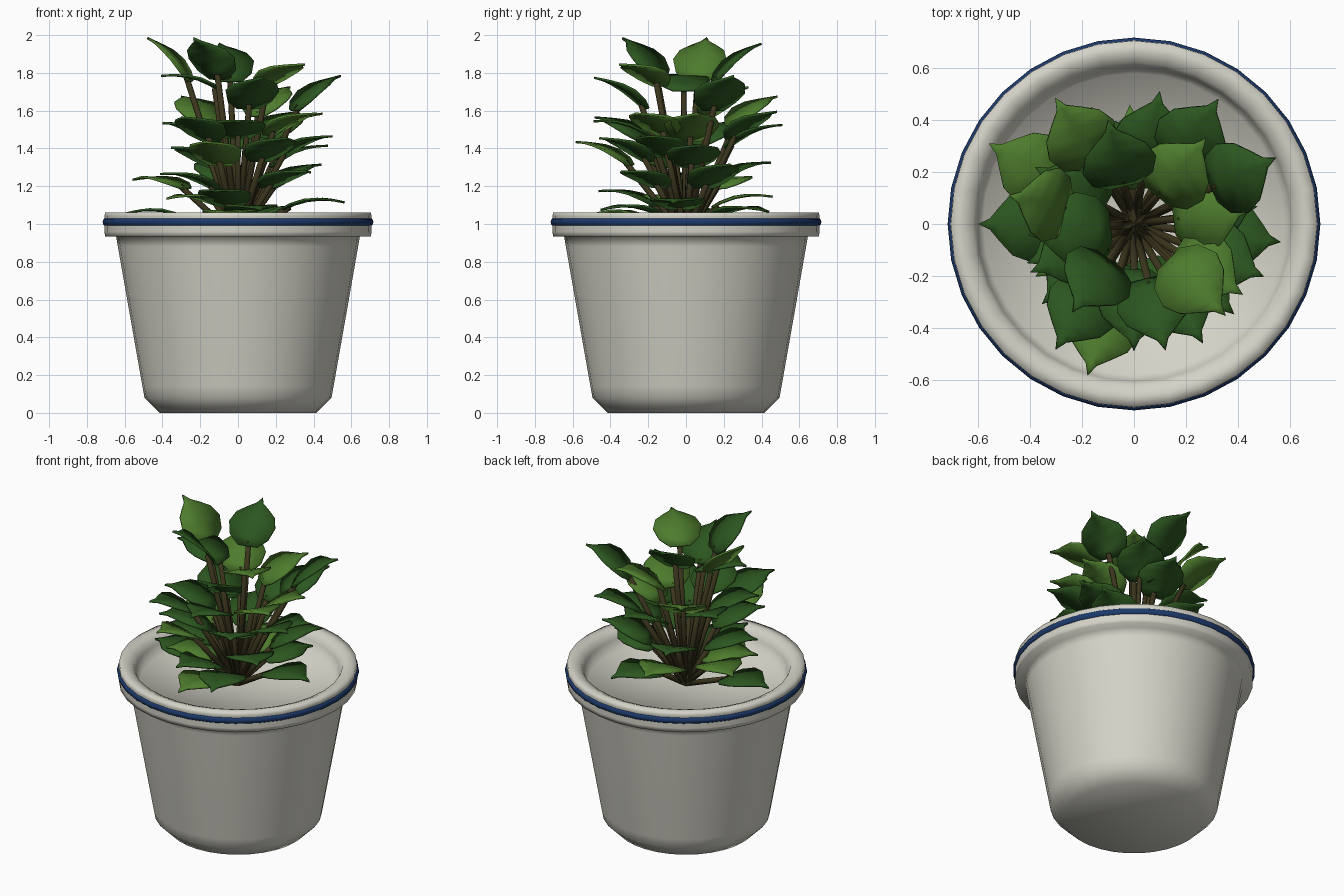
import bpy, bmesh
from math import cos, sin, pi, radians
from mathutils import Vector, Matrix

cube = bpy.data.objects.get("Cube")
if cube:
    bpy.data.objects.remove(cube, do_unlink=True)


def material(name, color):
    mat = bpy.data.materials.new(name)
    mat.use_nodes = True
    mat.diffuse_color = (*color, 1)
    bsdf = mat.node_tree.nodes["Principled BSDF"]
    bsdf.inputs["Base Color"].default_value = (*color, 1)
    bsdf.inputs["Roughness"].default_value = 0.7
    return mat


CERAMIC = material("glazed white", (0.66, 0.65, 0.575))
BLUE = material("stripe blue", (0.012, 0.042, 0.15))
BARK = material("stem brown", (0.042, 0.035, 0.012))
DEEP = material("deep green", (0.025, 0.093, 0.014))
FRESH = material("fresh green", (0.075, 0.2, 0.026))


def add_object(name, bm, mat):
    mesh = bpy.data.meshes.new(name)
    bm.to_mesh(mesh)
    bm.free()
    mesh.materials.append(mat)
    mesh.shade_smooth()
    obj = bpy.data.objects.new(name, mesh)
    bpy.context.collection.objects.link(obj)
    return obj


def lathe(name, profile, mat, closed=False, steps=32):
    """Spin a radius/height profile around the z axis."""
    bm = bmesh.new()
    verts = [bm.verts.new((r, 0, z)) for r, z in profile]
    edges = [bm.edges.new(pair) for pair in zip(verts, verts[1:])]
    if closed:
        edges.append(bm.edges.new((verts[-1], verts[0])))
    bmesh.ops.spin(bm, geom=verts + edges, axis=(0, 0, 1), cent=(0, 0, 0),
                   angle=2 * pi, steps=steps)
    bmesh.ops.remove_doubles(bm, verts=bm.verts, dist=0.0005)
    bmesh.ops.recalc_face_normals(bm, faces=bm.faces)
    return add_object(name, bm, mat)


# Tapered pot with a rolled lip and a shallow sunken top
lathe("pot", [(0, 0), (0.415, 0), (0.495, 0.08), (0.506, 0.14),
              (0.636, 0.88), (0.645, 0.935), (0.705, 0.935), (0.706, 0.96),
              (0.706, 1.04), (0.705, 1.06), (0.66, 1.062), (0.62, 1.045),
              (0.605, 1.01), (0.58, 0.94), (0, 0.915)], CERAMIC)

# Blue ring around the lip
ring = [(0.701 + 0.016 * cos(a * pi / 4), 1.01 + 0.022 * sin(a * pi / 4)) for a in range(8)]
lathe("rim_stripe", ring, BLUE, closed=True)

# Stations along a leaf: distance, half width
OUTLINE = [(0, 0.06), (0.05, 0.12), (0.13, 0.145), (0.2, 0.12),
           (0.25, 0.065), (0.285, 0.022)]
LENGTH = 0.33
ROOT = Vector((0, 0, 0.925))


def add_leaf(name, heading, reach, height, rise, mat):
    """Build a pointed leaf whose tip is at the given place, and its stem."""
    bm = bmesh.new()

    def point(u, v):
        arch = 0.03 * (1 - (2 * u / LENGTH - 1) ** 2)
        return bm.verts.new((u - LENGTH, v, arch + 0.3 * v * v))

    rows = [[point(u, s * w) for s in (-1, 0, 1)] for u, w in OUTLINE]
    for a, b in zip(rows, rows[1:]):
        for i in range(2):
            bm.faces.new((a[i], b[i], b[i + 1], a[i + 1]))
    tip = point(LENGTH, 0)
    for i in range(2):
        bm.faces.new((rows[-1][i], tip, rows[-1][i + 1]))
    heading = radians(heading)
    place = (Matrix.Translation((reach * cos(heading), reach * sin(heading), height))
             @ Matrix.Rotation(heading, 4, "Z")
             @ Matrix.Rotation(-radians(rise), 4, "Y"))
    bmesh.ops.transform(bm, matrix=place, verts=bm.verts)
    bm.normal_update()
    leaf = add_object(name, bm, mat)
    solid = leaf.modifiers.new("thickness", "SOLIDIFY")
    solid.thickness = 0.012

    # Straight stem from the root to just inside the leaf
    end = place @ Vector((0.035 - LENGTH, 0, 0))
    axis = end - ROOT
    bm = bmesh.new()
    bmesh.ops.create_cone(bm, cap_ends=True, segments=6, radius1=0.018,
                          radius2=0.016, depth=axis.length)
    turn = axis.to_track_quat("Z", "Y").to_matrix().to_4x4()
    bmesh.ops.transform(bm, matrix=Matrix.Translation((ROOT + end) / 2) @ turn,
                        verts=bm.verts)
    add_object(name.replace("leaf", "stem"), bm, BARK)


# Leaves by colour: heading, tip reach, tip height, upward tilt
DEEP_LEAVES = [
    (104, 0.41, 1.96, 38), (235, 0.41, 1.99, 42), (25, 0.6, 1.79, 34),
    (284, 0.5, 1.78, 30), (238, 0.57, 1.57, 22), (56, 0.58, 1.6, 26),
    (79, 0.52, 1.53, 22), (338, 0.54, 1.47, 20), (300, 0.53, 1.46, 22),
    (270, 0.49, 1.55, 16), (221, 0.47, 1.41, 18), (180, 0.6, 1.06, 4),
    (353, 0.57, 1.12, 6), (150, 0.44, 1.54, 20), (110, 0.48, 1.33, 18),
    (318, 0.52, 1.28, 14), (200, 0.44, 1.27, 14), (255, 0.48, 1.18, 14),
    (62, 0.5, 1.07, 3), (28, 0.5, 1.32, 22), (186, 0.41, 1.79, 14),
    (205, 0.44, 1.54, 20), (285, 0.47, 1.08, 4), (8, 0.48, 1.42, 20)]
FRESH_LEAVES = [
    (167, 0.49, 1.99, 45), (315, 0.5, 1.85, 20), (50, 0.43, 1.73, 28),
    (122, 0.57, 1.68, 28), (7, 0.45, 1.59, 26), (253, 0.61, 1.44, 22),
    (151, 0.64, 1.24, 8), (327, 0.5, 1.59, 20), (208, 0.43, 1.14, 6),
    (262, 0.52, 1.05, 3), (92, 0.46, 1.15, 10)]

for label, mat, leaves in (("deep", DEEP, DEEP_LEAVES), ("fresh", FRESH, FRESH_LEAVES)):
    for i, spec in enumerate(leaves):
        add_leaf(f"{label}_leaf_{i + 1}", *spec, mat)
